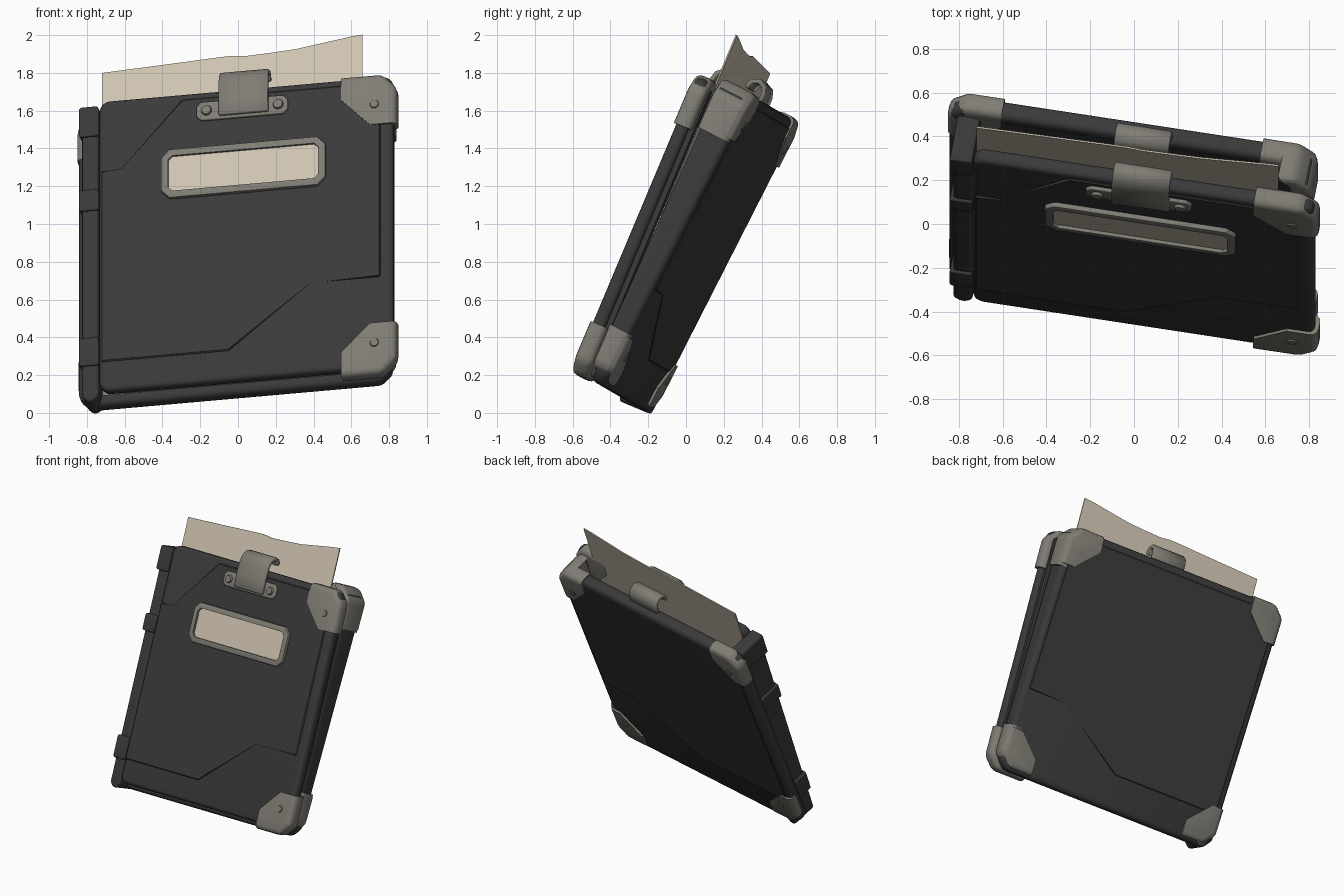
import bpy, bmesh, math
from mathutils import Matrix, Vector

if "Cube" in bpy.data.objects:
    bpy.data.objects.remove(bpy.data.objects["Cube"], do_unlink=True)


def material(name, color):
    m = bpy.data.materials.new(name)
    m.use_nodes = True
    m.diffuse_color = (*color, 1)
    bsdf = m.node_tree.nodes["Principled BSDF"]
    bsdf.inputs["Base Color"].default_value = (*color, 1)
    bsdf.inputs["Roughness"].default_value = 0.7
    return m


DARK = material("charcoal", (0.042, 0.042, 0.042))
GREY = material("warm grey", (0.215, 0.205, 0.175))
PAPER = material("cream paper", (0.62, 0.55, 0.44))


def frame(center, lean):
    """Leaning frame: local x across, y up the cover, z out of the front."""
    u = Vector((0.985, -0.15, 0.087)).normalized()
    v = Vector((0, math.sin(math.radians(lean)), math.cos(math.radians(lean))))
    m = Matrix((u, v, u.cross(v).normalized())).transposed().to_4x4()
    m.translation = center
    return m


FRONT = frame((0, -0.15, 0.935), 22.8)
BACK = frame((0, 0.09, 0.85), 27)


def finish(name, bm, place, mats):
    bmesh.ops.recalc_face_normals(bm, faces=bm.faces)
    mesh = bpy.data.meshes.new(name)
    bm.to_mesh(mesh)
    bm.free()
    mesh.transform(place)
    for m in mats:
        mesh.materials.append(m)
    mesh.shade_smooth()
    mesh.set_sharp_from_angle(angle=math.radians(32))
    ob = bpy.data.objects.new(name, mesh)
    bpy.context.collection.objects.link(ob)
    return ob


def prism(name, pts, n0, n1, mat, place, bevel=0.0, soft=None, recess=None, segs=3, rise=0.0):
    """Extruded outline; soft lists the sides to round, rise slopes the front."""
    bm = bmesh.new()
    low = [bm.verts.new((x, y, n0)) for x, y in pts]
    top = [bm.verts.new((x, y, n1 + rise * y)) for x, y in pts]
    count = len(pts)
    bm.faces.new(low[::-1])
    cap = bm.faces.new(top)
    for i in range(count):
        j = (i + 1) % count
        bm.faces.new((low[i], low[j], top[j], top[i]))
    mats = [mat]
    if bevel:
        sides = range(count) if soft is None else soft
        edges = [bm.edges.get((r[i], r[(i + 1) % count])) for r in (low, top) for i in sides]
        edges += [bm.edges.get((low[i], top[i])) for i in sides if (i - 1) % count in sides]
    if recess:
        inset, depth, inner = recess
        bmesh.ops.recalc_face_normals(bm, faces=bm.faces)
        bmesh.ops.inset_region(bm, faces=[cap], thickness=inset)
        ext = bmesh.ops.extrude_discrete_faces(bm, faces=[cap])["faces"][0]
        for vert in ext.verts:
            vert.co.z -= depth
        ext.material_index = 1
        mats.append(inner)
    if bevel:
        bmesh.ops.bevel(bm, geom=edges, offset=bevel, segments=segs,
                        profile=0.5, affect='EDGES', clamp_overlap=True)
    return finish(name, bm, place, mats)


def cut_rect(x0, x1, y0, y1, c):
    return [(x0 + c, y0), (x1 - c, y0), (x1, y0 + c), (x1, y1 - c),
            (x1 - c, y1), (x0 + c, y1), (x0, y1 - c), (x0, y0 + c)]


def rivet(name, x, y, n, r, height, place):
    bm = bmesh.new()
    bmesh.ops.create_cone(bm, cap_ends=True, segments=16, radius1=r, radius2=r * 0.8, depth=height)
    bmesh.ops.translate(bm, verts=bm.verts, vec=(x, y, n))
    finish(name, bm, place, [GREY])


def strap(name, path, x0, x1, thick, place):
    """Bent metal strip following a side path of (y, n) points."""
    bm = bmesh.new()
    rows = [(bm.verts.new((x0, y, n)), bm.verts.new((x1, y, n))) for y, n in path]
    for a, b in zip(rows, rows[1:]):
        bm.faces.new((a[0], a[1], b[1], b[0]))
    ob = finish(name, bm, place, [GREY])
    mod = ob.modifiers.new("thickness", 'SOLIDIFY')
    mod.thickness = thick
    mod.offset = 0
    mod = ob.modifiers.new("edges", 'BEVEL')
    mod.width = 0.006
    mod.limit_method = 'ANGLE'
    mod.angle_limit = math.radians(50)


def guard(name, sx, sy, n0, n1, face_n, place, inner=0.555, low=0.57):
    """Corner protector with cut inner corner and a screw."""
    pts = [(inner, 0.86), (0.775, 0.86), (0.853, 0.78), (0.853, low),
           (inner + 0.155, low), (inner, low + 0.155)]
    prism(name, [(x * sx, y * sy) for x, y in pts], n0, n1, GREY, place,
          bevel=0.034, soft=[0, 1, 2])
    rivet(name + "_screw", 0.735 * sx, 0.685 * sy, face_n, 0.026, 0.01, place)


# covers: thin front slab, hollowed back tray, tapering rails on the open side
prism("front_cover", cut_rect(-0.748, 0.833, -0.82, 0.848, 0.035), -0.072, 0, DARK, FRONT, bevel=0.03)
prism("front_rail", cut_rect(0.735, 0.805, -0.78, 0.80, 0.02), -0.10, -0.05, DARK, FRONT)
prism("back_cover", cut_rect(-0.845, 0.84, -0.88, 0.85, 0.06), 0, 0.09, DARK, BACK,
      bevel=0.03, recess=(0.06, 0.05, DARK))
prism("side_rail", cut_rect(0.765, 0.84, -0.82, 0.82, 0.02), 0.03, 0.14, DARK, BACK,
      bevel=0.02, rise=0.05)

# raised panels on the covers
prism("front_panel", [(-0.735, -0.653), (-0.05, -0.653), (0.385, -0.304), (0.765, -0.304),
                      (0.765, 0.81), (-0.30, 0.81), (-0.62, 0.44), (-0.735, 0.44)],
      -0.01, 0.008, DARK, FRONT, bevel=0.006, segs=1)
prism("back_panel", [(-0.80, -0.64), (0.0, -0.64), (0.52, -0.30), (0.80, -0.30),
                     (0.80, 0.80), (-0.80, 0.80)],
      -0.005, 0.01, DARK, BACK, bevel=0.005, segs=1)

# spine with wrap-around bands
prism("spine", cut_rect(-0.842, -0.752, -0.865, 0.82, 0.03), -0.198, -0.012, DARK, FRONT, bevel=0.03)
for label, y, half, depth in (("lower", -0.585, 0.08, 0.2), ("middle", 0.285, 0.06, 0.262),
                              ("upper", 0.735, 0.085, 0.26)):
    prism(label + "_spine_band", cut_rect(-0.856, -0.75, y - half, y + half, 0.01),
          -depth, 0.001, DARK, FRONT, bevel=0.022)

# corner guards; the open side wraps forward, the spine side stays shallow
for sy, level, depth in ((1, "top", 0.09), (-1, "bottom", 0.06)):
    guard(level + "_front_guard", 1, sy, -0.09, 0.013, 0.014, FRONT)
    guard(level + "_left_back_guard", 1, sy, -0.014, 0.1, -0.014, BACK, 0.60, 0.59)
    guard(level + "_right_back_guard", -1, sy, -0.014, depth, -0.014, BACK, 0.60, 0.59)
    wrap = [(0.70, 0.864), (0.775, 0.864), (0.857, 0.78), (0.857, 0.57), (0.76, 0.57), (0.76, 0.79)]
    prism(level + "_guard_wrap", [(x, y * sy) for x, y in wrap], 0.0, 0.155, GREY, BACK,
          bevel=0.028, soft=[0, 1, 2], rise=0.05)

# label window
prism("label_frame", cut_rect(-0.41, 0.475, 0.243, 0.522, 0.045), 0, 0.032, GREY, FRONT,
      bevel=0.008, recess=(0.042, 0.016, PAPER), segs=2)

# front clip with its riveted plate
prism("clip_plate", cut_rect(-0.22, 0.27, 0.675, 0.78, 0.025), 0, 0.024, GREY, FRONT, bevel=0.006)
for x, side in ((-0.165, "right"), (0.22, "left")):
    rivet(side + "_clip_rivet", x, 0.728, 0.028, 0.03, 0.018, FRONT)
strap("front_clip", [(0.69, 0.03), (0.78, 0.034), (0.87, 0.03), (0.913, 0.018), (0.935, -0.006),
                     (0.94, -0.032), (0.928, -0.052), (0.90, -0.062)], -0.098, 0.168, 0.026, FRONT)

# rear clip curling over the tray edge
strap("rear_clip", [(0.83, 0.06), (0.89, 0.065), (0.925, 0.08), (0.94, 0.115),
                    (0.925, 0.15), (0.88, 0.165)], -0.065, 0.19, 0.026, BACK)

# loose sheet with an uneven top edge
prism("paper_sheet", [(-0.745, -0.75), (0.655, -0.75), (0.655, 1.13), (0.59, 1.124), (0.30, 1.081),
                      (0.18, 1.073), (0.03, 1.066), (-0.05, 1.075), (-0.10, 1.073), (-0.40, 1.058),
                      (-0.745, 1.042)], -0.089, -0.081, PAPER, FRONT)
